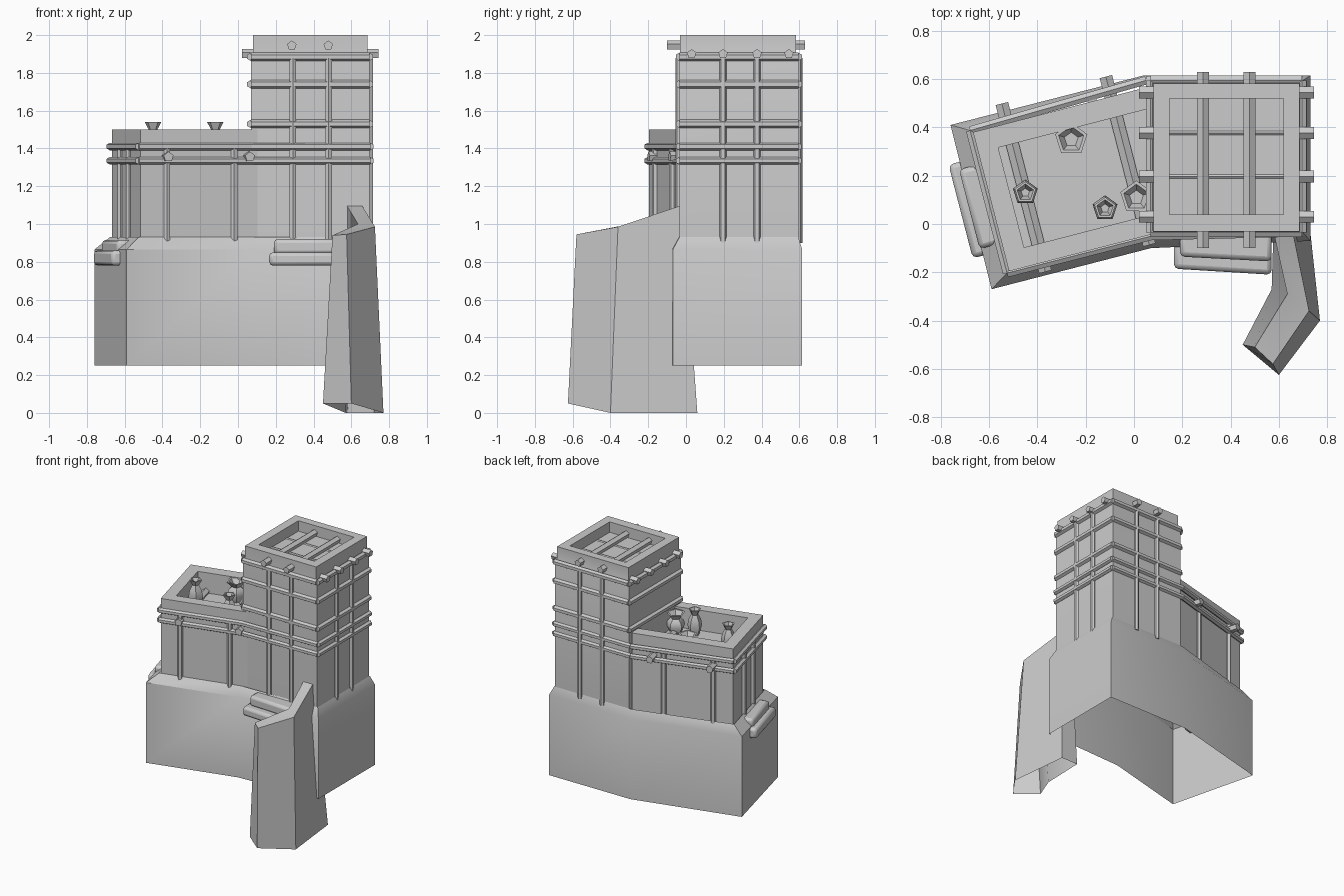
import bpy, bmesh, math
from mathutils import Vector

if "Cube" in bpy.data.objects:
    bpy.data.objects.remove(bpy.data.objects["Cube"])

ANG = math.radians(14.5)


def W(u, v, z=None):
    """Wing-local (u, v) to world; the wing is turned against the tower."""
    x = u * math.cos(ANG) - v * math.sin(ANG)
    y = u * math.sin(ANG) + v * math.cos(ANG)
    return (x, y) if z is None else (x, y, z)


def finish(bm, name, recalc=False, bevel=0.0):
    if recalc:
        bmesh.ops.recalc_face_normals(bm, faces=bm.faces)
    me = bpy.data.meshes.new(name)
    bm.to_mesh(me)
    bm.free()
    ob = bpy.data.objects.new(name, me)
    bpy.context.collection.objects.link(ob)
    bpy.context.view_layer.objects.active = ob
    ob.select_set(True)
    if bevel:
        m = ob.modifiers.new("bevel", 'BEVEL')
        m.width, m.segments, m.limit_method = bevel, 2, 'ANGLE'
    bpy.ops.object.shade_smooth_by_angle(angle=math.radians(35))
    ob.select_set(False)
    return ob


def loft(name, rings, cap_first=False, cap_last=False, closed=True, recalc=False, bevel=0.0):
    bm = bmesh.new()
    vs = [[bm.verts.new(p) for p in r] for r in rings]
    n = len(rings[0])
    for a, b in zip(vs, vs[1:]):
        for i in range(n if closed else n - 1):
            j = (i + 1) % n
            bm.faces.new((a[i], a[j], b[j], b[i]))
    if cap_first:
        bm.faces.new(vs[0][::-1])
    if cap_last:
        bm.faces.new(vs[-1])
    return finish(bm, name, recalc, bevel)


def add_log(bm, p, q, r, n=5):
    p, q = Vector(p), Vector(q)
    d = q - p
    res = bmesh.ops.create_cone(bm, cap_ends=True, segments=n, radius1=r, radius2=r, depth=d.length)
    rot = d.to_track_quat('Z', 'Y').to_matrix()
    for v in res['verts']:
        v.co = rot @ v.co + (p + q) / 2


def logs(name, segs, r, n=5):
    bm = bmesh.new()
    for p, q in segs:
        add_log(bm, p, q, r, n)
    return finish(bm, name)


def ring(poly, z):
    return [(x, y, z) for x, y in poly]


def rect(x0, y0, x1, y1):
    return [(x0, y0), (x1, y0), (x1, y1), (x0, y1)]


def loop_segs(poly, z):
    pts = ring(poly, z)
    return list(zip(pts, pts[1:] + pts[:1]))


# open-bottomed skirt under the whole building
base = [(-.59, -.27), (.07, -.10), (.73, -.07), (.73, .615), (.04, .615), (-.76, .41)]
wall = [W(-.56, -.065), (.07, -.05), (.70, -.035), (.70, .595), (.05, .595), W(-.56, .545)]
loft("base_skirt", [ring(base, .25), ring(base, .865), ring(wall, .93)])

# tower with sunken roof
t0 = rect(.068, -.035, .695, .595)
t1 = rect(.08, -.032, .685, .582)
t2 = rect(.148, .04, .619, .52)
loft("tower", [ring(t0, .9), ring(t0, 1.87), ring(t1, 1.91), ring(t1, 2), ring(t2, 2), ring(t2, 1.92)],
     cap_last=True)

# wing with parapet and sunken roof
w0 = [W(*p) for p in rect(-.55, -.06, .2, .535)]
w1 = [W(*p) for p in rect(-.465, .02, .2, .447)]
loft("wing", [ring(w0, .9), ring(w0, 1.5), ring(w1, 1.5), ring(w1, 1.345)], cap_last=True)

# horizontal log rails
segs = []
for z in (1.53, 1.74, 1.885):
    segs += loop_segs(t0, z)
logs("tower_rails", segs, .022, 6)
logs("lower_rails", loop_segs(wall, 1.335) + loop_segs(wall, 1.41), .02, 6)

# vertical posts
posts = [(x, y) for x in (.29, .48) for y in (-.037, .597)] + [(.697, .196), (.697, .376)]
logs("tower_posts", [((x, y, .9), (x, y, 1.88)) for x, y in posts], .019, 6)
posts = [W(u, v) for u in (-.404, -.037) for v in (-.063, .54)] + [W(-.555, .16), W(-.555, .34)]
logs("wing_posts", [((x, y, .9), (x, y, 1.42)) for x, y in posts], .019, 6)

# roof beams with protruding ends
logs("tower_beams_long", [((x, -.1, 1.945), (x, .63, 1.945)) for x in (.285, .478)], .026)
logs("tower_beams_cross", [((.02, y, 1.9), (.745, y, 1.9)) for y in (.03, .196, .376, .545)], .026)
logs("wing_beams", [(W(u, -.1, 1.355), W(u, .62, 1.355)) for u in (-.405, .04)], .028)


# pots on the wing roof
def pot(name, x, y, prof):
    rings = [[(x + r * math.sin(i * math.tau / 5), y + r * -math.cos(i * math.tau / 5) * -1, z)
              for i in range(5)][::-1] for r, z in prof]
    loft(name, rings, cap_first=True, cap_last=True)


tall = [(.032, 1.34), (.054, 1.41), (.045, 1.46), (.024, 1.5), (.046, 1.54), (.036, 1.54), (.018, 1.505)]
squat = [(.04, 1.34), (.068, 1.395), (.06, 1.43), (.036, 1.455), (.07, 1.495), (.055, 1.495), (.03, 1.46)]
for i, (x, y, prof) in enumerate([(-.45, .13, tall), (-.12, .065, tall), (-.26, .35, squat), (.01, .11, squat)]):
    pot("pot_%d" % (i + 1), x, y, prof)


# stacked ledges on the front and left of the skirt
def block(name, foot, z0, z1):
    loft(name, [ring(foot, z0), ring(foot, z1)], True, True, bevel=.02)


block("front_ledge_lower", [(.165, -.185), (.57, -.21), (.57, -.05), (.165, -.05)], .78, .85)
block("front_ledge_upper", [(.19, -.135), (.57, -.155), (.57, -.03), (.19, -.03)], .84, .92)
block("left_ledge_lower", [W(*p) for p in rect(-.682, .03, -.56, .43)], .78, .86)
block("left_ledge_upper", [W(*p) for p in rect(-.645, .06, -.54, .40)], .84, .915)

# bent ramp leaning on the front-right corner, open below
loft("ramp", [
    [(.58, .06, 0), (.575, -.02, 1.1), (.655, -.02, 1.1), (.72, .06, 0)],
    [(.57, -.27, 0), (.635, -.29, 1.0), (.725, -.36, .985), (.77, -.4, 0)],
    [(.45, -.5, .05), (.5, -.51, .94), (.575, -.58, .945), (.6, -.625, .05)],
], cap_first=True, cap_last=True, closed=False, recalc=True)
